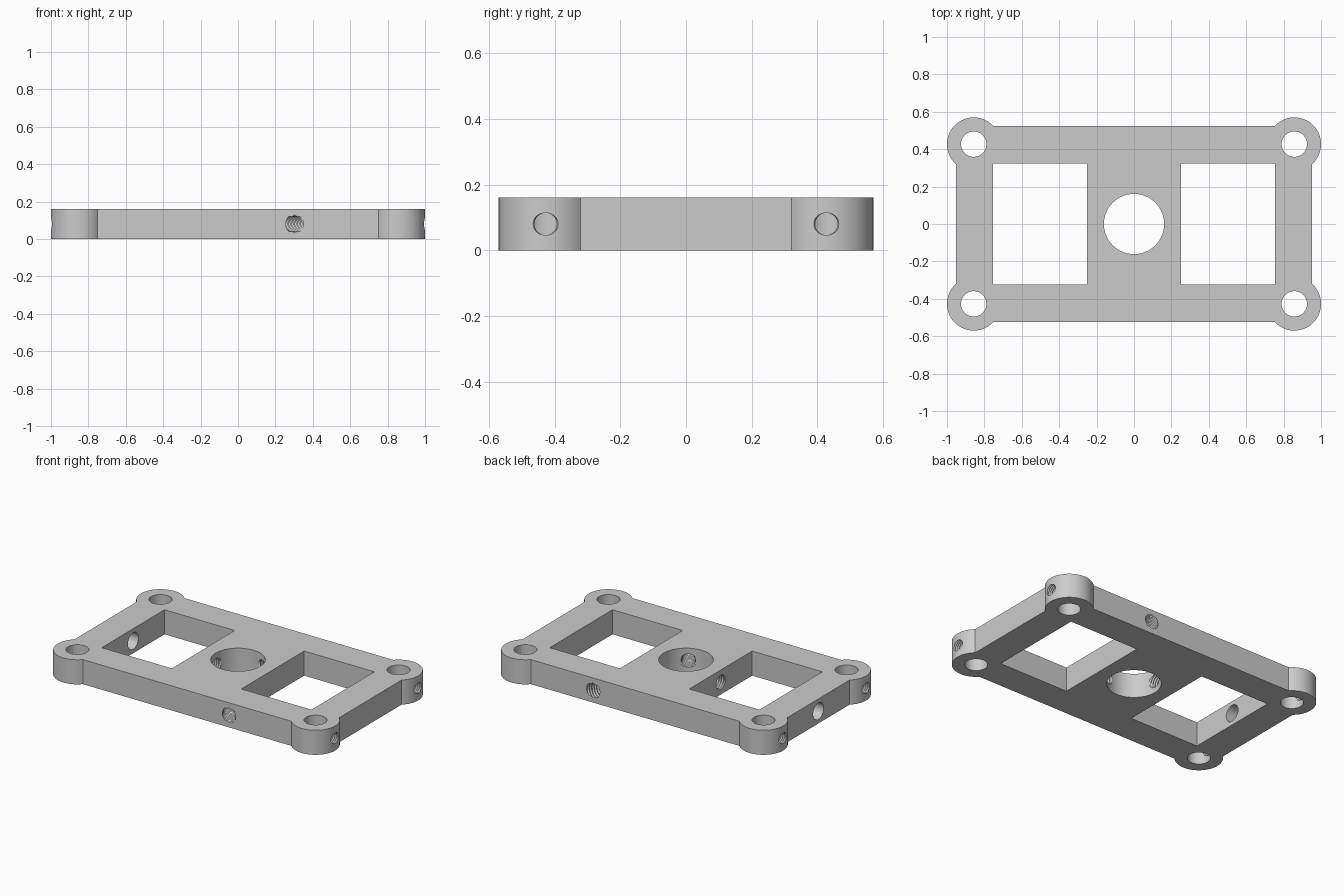
import bpy, bmesh, math
from mathutils import Matrix, Vector

cube = bpy.data.objects.get("Cube")
if cube:
    bpy.data.objects.remove(cube, do_unlink=True)

H = 0.16                        # plate thickness
PX, PY = 0.953, 0.523           # plate half sizes
CX, CY, BOSS = 0.857, 0.427, 0.143   # corner boss centre and radius

grey = bpy.data.materials.new("machined grey")
grey.use_nodes = True
grey.diffuse_color = (0.6, 0.6, 0.6, 1)
grey.node_tree.nodes["Principled BSDF"].inputs["Base Color"].default_value = (0.6, 0.6, 0.6, 1)


def make(name, bm):
    bmesh.ops.recalc_face_normals(bm, faces=bm.faces)
    mesh = bpy.data.meshes.new(name)
    bm.to_mesh(mesh)
    bm.free()
    mesh.materials.append(grey)
    ob = bpy.data.objects.new(name, mesh)
    bpy.context.collection.objects.link(ob)
    return ob


def revolved(name, profile, start, direction, sides):
    """Capped solid of revolution from (radius, distance) pairs along a direction."""
    bm = bmesh.new()
    rings = []
    for r, d in profile:
        rings.append([bm.verts.new((r * math.cos(2 * math.pi * i / sides),
                                    r * math.sin(2 * math.pi * i / sides), d))
                      for i in range(sides)])
    for a, b in zip(rings, rings[1:]):
        for i in range(sides):
            j = (i + 1) % sides
            bm.faces.new((a[i], a[j], b[j], b[i]))
    bm.faces.new(rings[0])
    bm.faces.new(rings[-1])
    turn = Vector(direction).to_track_quat('Z', 'Y').to_matrix().to_4x4()
    bm.transform(Matrix.Translation(start) @ turn)
    return make(name, bm)


def drill(name, start, direction, length, radius, sides=64):
    return revolved(name, [(radius, 0), (radius, length)], start, direction, sides)


def tap(name, start, direction, length, minor, major, pitch):
    """Threaded hole cutter with repeated V grooves."""
    steps = int(2 * length / pitch)
    profile = [(major if k % 2 else minor, k * pitch / 2) for k in range(steps + 1)]
    return revolved(name, profile, start, direction, 32)


def box(name, centre, size):
    bm = bmesh.new()
    bmesh.ops.create_cube(bm, size=1, matrix=Matrix.Translation(centre) @ Matrix.Diagonal((*size, 1)))
    return make(name, bm)


# Plate outline with a round boss on each corner
a0 = -math.acos((PX - CX) / BOSS)
a1 = math.pi - math.asin((PY - CY) / BOSS)
arc = [(CX + BOSS * math.cos(a), CY + BOSS * math.sin(a))
       for a in (a0 + (a1 - a0) * i / 40 for i in range(41))]
outline = []
for sx, sy in ((1, 1), (-1, 1), (-1, -1), (1, -1)):
    part = [(sx * x, sy * y) for x, y in arc]
    outline += part if sx * sy > 0 else part[::-1]
bm = bmesh.new()
base = bm.faces.new([bm.verts.new((x, y, 0)) for x, y in outline])
top = bmesh.ops.extrude_face_region(bm, geom=[base])["geom"]
bmesh.ops.translate(bm, vec=(0, 0, H), verts=[v for v in top if isinstance(v, bmesh.types.BMVert)])
plate = make("mounting_plate", bm)

# Windows and vertical bores
up, mid = (0, 0, 1), H / 2
cutters = [drill("centre_bore", (0, 0, -0.1), up, 0.4, 0.161)]
for sx in (1, -1):
    cutters.append(box("window", (sx * 0.5025, 0, mid), (0.505, 0.646, 0.4)))
    for sy in (1, -1):
        cutters.append(drill("corner_bore", (sx * CX, sy * CY, -0.1), up, 0.4, 0.068))
        # Small tapped hole from the end into each corner bore
        cutters.append(tap("corner_screw", (sx * CX, sy * CY, mid), (sx, 0, 0),
                           0.2, 0.034, 0.039, 0.013))

# Three tapped holes around the centre bore, and a clearance hole in the end bar
for degrees, length in ((60, 0.62), (-60, 0.62), (180, 0.25)):
    a = math.radians(degrees)
    d = Vector((math.cos(a), math.sin(a), 0))
    cutters.append(tap("centre_screw", d * 0.1 + Vector((0, 0, mid)), d,
                       length, 0.041, 0.048, 0.016))
cutters.append(drill("clearance_hole", (-0.7, 0, mid), (-1, 0, 0), 0.35, 0.054, 48))

bpy.context.view_layer.objects.active = plate
for cutter in cutters:
    cutter.hide_render = True
    mod = plate.modifiers.new("cut", 'BOOLEAN')
    mod.operation = 'DIFFERENCE'
    mod.solver = 'EXACT'
    mod.object = cutter
    bpy.ops.object.modifier_apply(modifier=mod.name)
    bpy.data.objects.remove(cutter, do_unlink=True)

bpy.ops.object.select_all(action='DESELECT')
plate.select_set(True)
bpy.ops.object.shade_smooth_by_angle(angle=math.radians(30))
